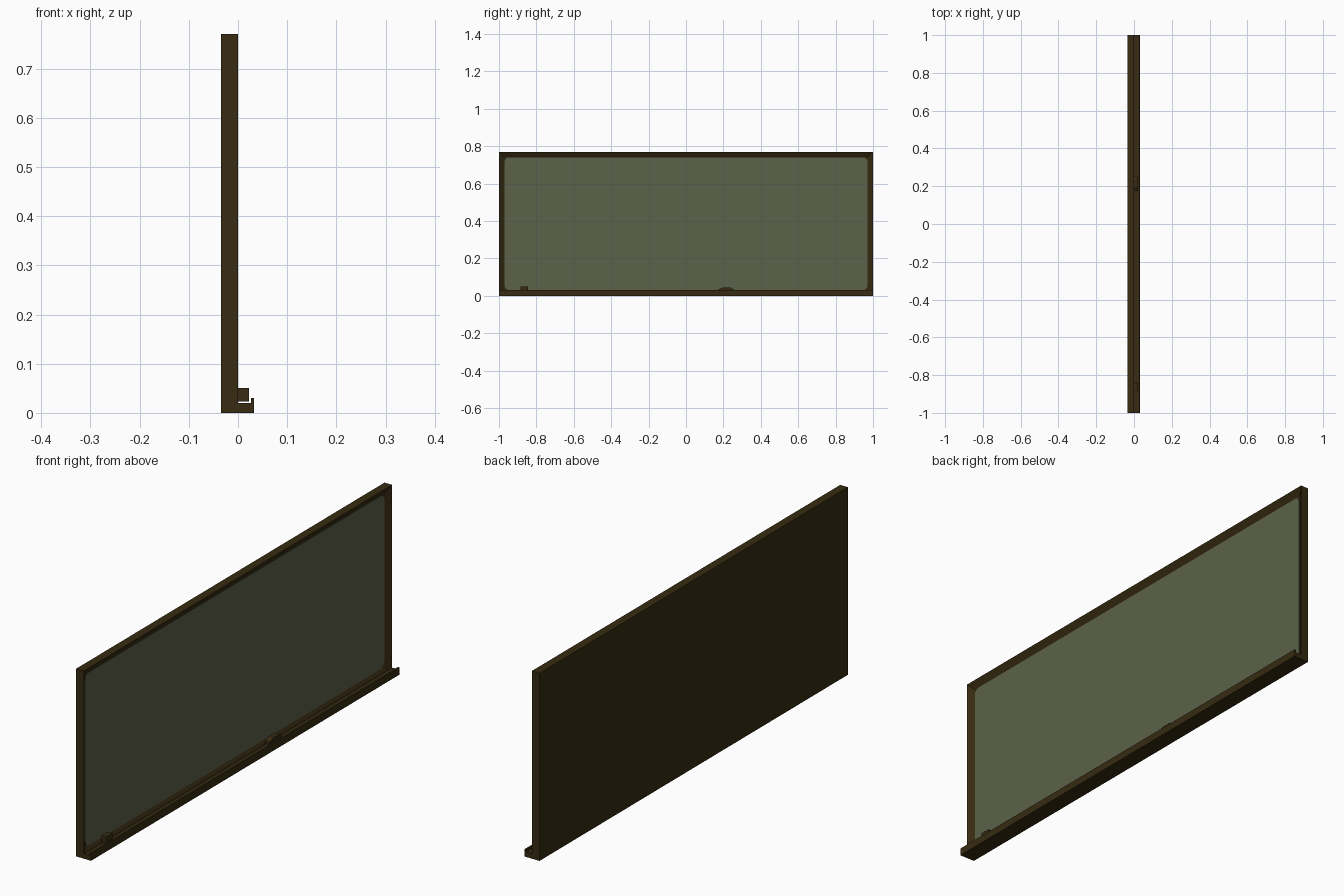
import bpy, bmesh, math

if "Cube" in bpy.data.objects:
    bpy.data.objects.remove(bpy.data.objects["Cube"])


def material(name, rgb):
    m = bpy.data.materials.new(name)
    m.diffuse_color = (*rgb, 1)
    m.use_nodes = True
    m.node_tree.nodes["Principled BSDF"].inputs["Base Color"].default_value = m.diffuse_color
    return m


WOOD = material("dark brown wood", (0.038, 0.024, 0.0056))
SLATE = material("grey green slate", (0.107, 0.122, 0.069))


def finish(name, bm, mat):
    bmesh.ops.recalc_face_normals(bm, faces=bm.faces)
    me = bpy.data.meshes.new(name)
    bm.to_mesh(me)
    bm.free()
    me.materials.append(mat)
    ob = bpy.data.objects.new(name, me)
    bpy.context.collection.objects.link(ob)
    return ob


def prism(name, pts, axis, lo, hi, mat):
    """Extrude a closed profile along x (points are y, z) or y (points are x, z)."""
    bm = bmesh.new()
    place = (lambda p: (lo, *p)) if axis == "x" else (lambda p: (p[0], lo, p[1]))
    face = bm.faces.new([bm.verts.new(place(p)) for p in pts])
    res = bmesh.ops.extrude_face_region(bm, geom=[face])
    step = (hi - lo, 0, 0) if axis == "x" else (0, hi - lo, 0)
    bmesh.ops.translate(bm, vec=step, verts=[v for v in res["geom"] if isinstance(v, bmesh.types.BMVert)])
    return finish(name, bm, mat)


def rounded_rect(y0, y1, z0, z1, r, n=5):
    pts = []
    for cy, cz, a0 in ((y1 - r, z1 - r, 0), (y0 + r, z1 - r, 90), (y0 + r, z0 + r, 180), (y1 - r, z0 + r, 270)):
        for i in range(n + 1):
            a = math.radians(a0 + 90 * i / n)
            pts.append((cy + r * math.cos(a), cz + r * math.sin(a)))
    return pts


H, T, B = 0.77, 0.03, -0.035   # board height, frame width, back plane
RECESS = -0.017

# Frame: box whose front face is inset and pushed back
bm = bmesh.new()
bmesh.ops.create_cube(bm, size=1)
for v in bm.verts:
    v.co = (0 if v.co.x > 0 else B, math.copysign(1, v.co.y), H if v.co.z > 0 else 0)
bm.normal_update()
front = [f for f in bm.faces if f.normal.x > 0.9]
bmesh.ops.inset_region(bm, faces=front, thickness=T, use_even_offset=True)
for v in front[0].verts:
    v.co.x = RECESS
finish("frame", bm, WOOD)

# Writing surface with rounded corners
prism("writing_surface", rounded_rect(-0.97, 0.97, T, H - T, 0.025), "x", RECESS - 0.002, RECESS + 0.002, SLATE)

# Chalk tray: shelf with a raised lip
prism("chalk_tray", [(0, 0), (0.033, 0), (0.033, 0.03), (0.026, 0.03), (0.026, 0.02), (0, 0.02)],
      "y", -1, 1, WOOD)

# Block eraser near one end
prism("block_eraser", [(-0.885, 0.023), (-0.845, 0.023), (-0.845, 0.051), (-0.885, 0.051)],
      "x", 0.0, 0.022, WOOD)

# Eraser with sloped ends near the middle
prism("sloped_eraser", [(0.175, 0.023), (0.255, 0.023), (0.255, 0.034), (0.238, 0.044),
                        (0.196, 0.044), (0.175, 0.034)], "x", 0.0, 0.022, WOOD)
